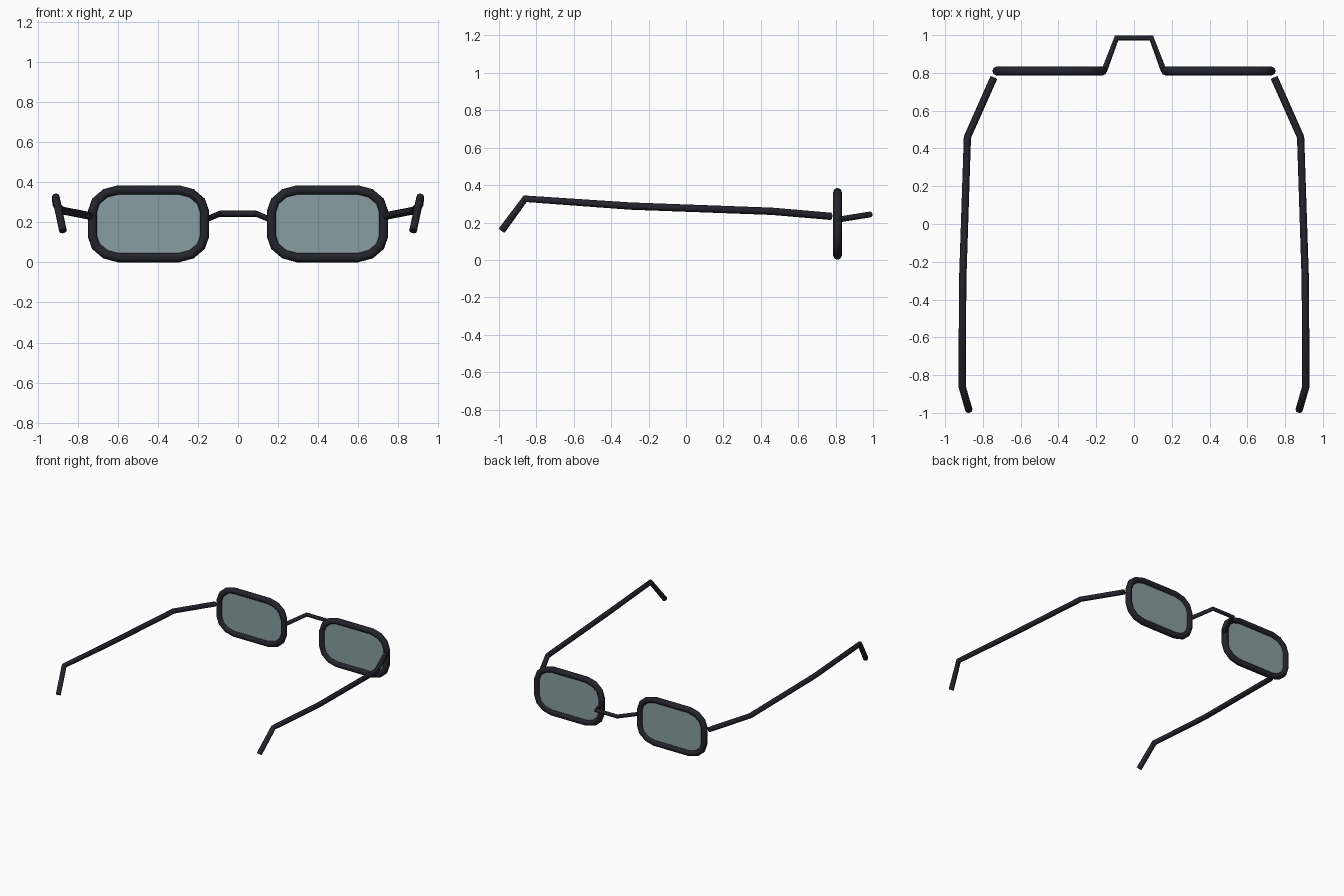
import bpy, bmesh, math
from mathutils import Vector

if "Cube" in bpy.data.objects:
    bpy.data.objects.remove(bpy.data.objects["Cube"])


def material(name, colour):
    m = bpy.data.materials.new(name)
    m.diffuse_color = colour
    m.use_nodes = True
    m.node_tree.nodes["Principled BSDF"].inputs["Base Color"].default_value = m.diffuse_color
    return m


black = material("frame black", (0.017, 0.017, 0.025, 1))
tint = material("lens tint", (0.25, 0.34, 0.37, 0.6))


def tube(name, points, radius, cyclic=False):
    """Round tube along a polyline, converted to a mesh."""
    cu = bpy.data.curves.new(name, 'CURVE')
    cu.dimensions = '3D'
    cu.bevel_depth = radius
    cu.bevel_resolution = 2
    cu.use_fill_caps = True
    sp = cu.splines.new('POLY')
    sp.points.add(len(points) - 1)
    for p, co in zip(sp.points, points):
        p.co = (*co, 1)
    sp.use_cyclic_u = cyclic
    cu.materials.append(black)
    ob = bpy.data.objects.new(name, cu)
    bpy.context.collection.objects.link(ob)
    bpy.ops.object.select_all(action='DESELECT')
    ob.select_set(True)
    bpy.context.view_layer.objects.active = ob
    bpy.ops.object.convert(target='MESH')
    bpy.ops.object.shade_smooth_by_angle(angle=math.radians(50))
    return ob


# Rim outline: one quarter mirrored into a closed loop
quarter = [(0.28, 0.06), (0.262, 0.112), (0.215, 0.152), (0.15, 0.169)]
outline = quarter + [(-x, z) for x, z in reversed(quarter)]
outline += [(-x, -z) for x, z in outline]
FRONT_Y, MID_Z = 0.81, 0.193

for side, sx in (("left", -1), ("right", 1)):
    # Rim
    loop = [(sx * 0.447 + x, FRONT_Y, MID_Z + z) for x, z in outline]
    tube(side + "_rim", loop, 0.0235, True)

    # Lens: thin pane inside the rim
    bm = bmesh.new()
    face = bm.faces.new([bm.verts.new((x, y + 0.003, z)) for x, y, z in loop])
    ext = bmesh.ops.extrude_face_region(bm, geom=[face])
    moved = [v for v in ext["geom"] if isinstance(v, bmesh.types.BMVert)]
    bmesh.ops.translate(bm, verts=moved, vec=Vector((0, -0.006, 0)))
    bmesh.ops.recalc_face_normals(bm, faces=bm.faces)
    me = bpy.data.meshes.new(side + "_lens")
    bm.to_mesh(me)
    bm.free()
    me.materials.append(tint)
    bpy.context.collection.objects.link(bpy.data.objects.new(side + "_lens", me))

    # Temple arm with hooked ear tip
    arm = [(0.742, 0.775, 0.233), (0.882, 0.46, 0.26), (0.907, -0.3, 0.288),
           (0.91, -0.86, 0.327), (0.874, -0.985, 0.157)]
    tube(side + "_temple_arm", [(sx * x, y, z) for x, y, z in arm], 0.0195)

# Nose bridge
tube("nose_bridge", [(-0.158, 0.81, 0.215), (-0.092, 0.985, 0.243),
                     (0.092, 0.985, 0.243), (0.158, 0.81, 0.215)], 0.0155)
